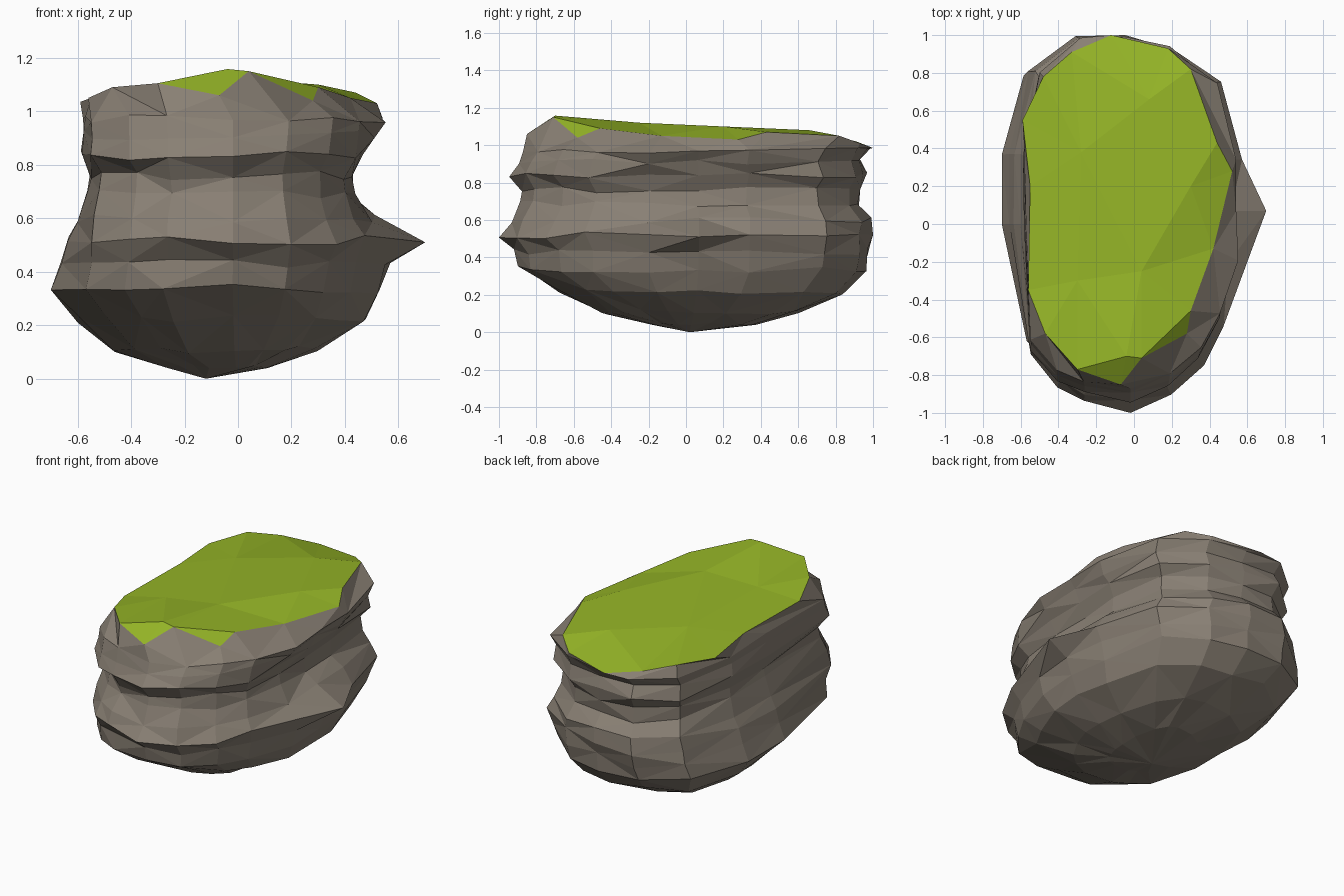
import bpy, bmesh, random
from mathutils import Vector
from mathutils.geometry import delaunay_2d_cdt

if "Cube" in bpy.data.objects:
    bpy.data.objects.remove(bpy.data.objects["Cube"])

random.seed(4)


def material(name, rgb):
    m = bpy.data.materials.new(name)
    m.diffuse_color = (*rgb, 1)
    m.use_nodes = True
    m.node_tree.nodes["Principled BSDF"].inputs["Base Color"].default_value = m.diffuse_color
    return m


def add_object(name, bm, mat):
    mesh = bpy.data.meshes.new(name)
    bm.to_mesh(mesh)
    bm.free()
    mesh.materials.append(mat)
    ob = bpy.data.objects.new(name, mesh)
    bpy.context.collection.objects.link(ob)
    return ob


# Plan outline of the boulder, clockwise from the right side
OUTLINE = [(.62, .07), (.60, -.22), (.48, -.55), (.37, -.75), (.20, -.92), (-.02, -1),
           (-.28, -.95), (-.43, -.88), (-.58, -.70), (-.70, 0), (-.70, .38), (-.585, .82),
           (-.33, 1), (-.05, 1), (.21, .95), (.46, .76), (.58, .35)]

# Rock strata: height, then extents left, right, front, back
STRATA = [(.045, .27, .11, .19, .38), (.11, .47, .30, .45, .61), (.22, .60, .485, .71, .84),
          (.335, .70, .54, .90, .96), (.43, .67, .58, .92, .99), (.52, .645, .62, 1.0, .99),
          (.60, .61, .51, .95, .99), (.69, .565, .44, .89, .93), (.76, .56, .43, .88, .93),
          (.835, .59, .47, .95, .965), (.91, .575, .51, .91, .94), (.97, .58, .55, .875, .985)]

# Edge of the grass, same order as the outline
RIM = [(.52, .28, 1.03), (.42, -.13, 1.05), (.30, -.46, 1.09), (.28, -.58, 1.04),
       (.04, -.71, 1.15), (-.07, -.85, 1.06), (-.30, -.77, 1.105), (-.47, -.58, 1.09),
       (-.56, -.35, 1.05), (-.55, .20, 1.05), (-.59, .55, 1.035), (-.48, .78, 1.05),
       (-.33, .91, 1.02), (-.12, 1.0, .985), (.18, .93, 1.01), (.30, .82, 1.05), (.44, .43, 1.07)]
INNER = [(-.04, -.70, 1.158), (.30, .20, 1.10), (.04, -.25, 1.12), (-.28, .38, 1.09),
         (-.30, -.30, 1.09), (.08, .66, 1.08)]


def fit(x, full, extent, y, z):
    """Narrow x to the stratum; upper strata keep fuller corners, mostly in front."""
    power = 1 if z < .5 else .8 if y > 0 and full > .65 else .5 if z < .8 else .3
    return min(extent, x * (extent / full) ** power)


# Rock body
bm = bmesh.new()
rings = []
for z, left, right, front, back in STRATA:
    ring = []
    for i, (x, y) in enumerate(OUTLINE):
        k = 1 - random.uniform(-.005, .02)
        px = k * (fit(x, .62, right, y, z) if x > 0 else -fit(-x, .70, left, y, z))
        py = max(-1, min(1, y * k * (back if y > 0 else front)))
        pz = z + random.uniform(-1, 1) * min(.018, z * .15)
        if z == .52 and i == 0:                       # pointed spur on the right
            px, pz = .70, .51
        if z == .52 and i in (5, 13):                 # full length of the boulder
            py = y
        if z == .335 and i in (9, 10):                # full width on the left
            px = -.70
        ring.append(bm.verts.new((px, py, pz)))
    rings.append(ring)
rings.append([bm.verts.new(p) for p in RIM])
n = len(OUTLINE)
for r, (lo, hi) in enumerate(zip(rings, rings[1:])):
    for i in range(n):
        a, b, c, d = lo[i], lo[(i + 1) % n], hi[(i + 1) % n], hi[i]
        tris = ((a, b, c), (a, c, d)) if (i + r) % 2 else ((a, b, d), (b, c, d))
        for t in tris:
            bm.faces.new(t)
foot = bm.verts.new((-.12, .02, 0))
for i in range(n):
    bm.faces.new((rings[0][i], rings[0][(i + 1) % n], foot))
bmesh.ops.recalc_face_normals(bm, faces=bm.faces)
if foot.link_faces[0].normal.z > 0:
    bmesh.ops.reverse_faces(bm, faces=bm.faces)
add_object("rock_body", bm, material("stone", (.25, .215, .175)))

# Grass cap
pts = RIM + INNER
flat = [Vector(p[:2]) for p in pts]
out = delaunay_2d_cdt(flat, [], [list(reversed(range(n)))], 1, 1e-5)
bm = bmesh.new()
verts = [bm.verts.new(pts[src[0]]) for src in out[3]]
for f in out[2]:
    face = bm.faces.new([verts[i] for i in f])
    face.normal_update()
    if face.normal.z < 0:
        face.normal_flip()
add_object("grass_top", bm, material("grass", (.30, .46, .02)))
